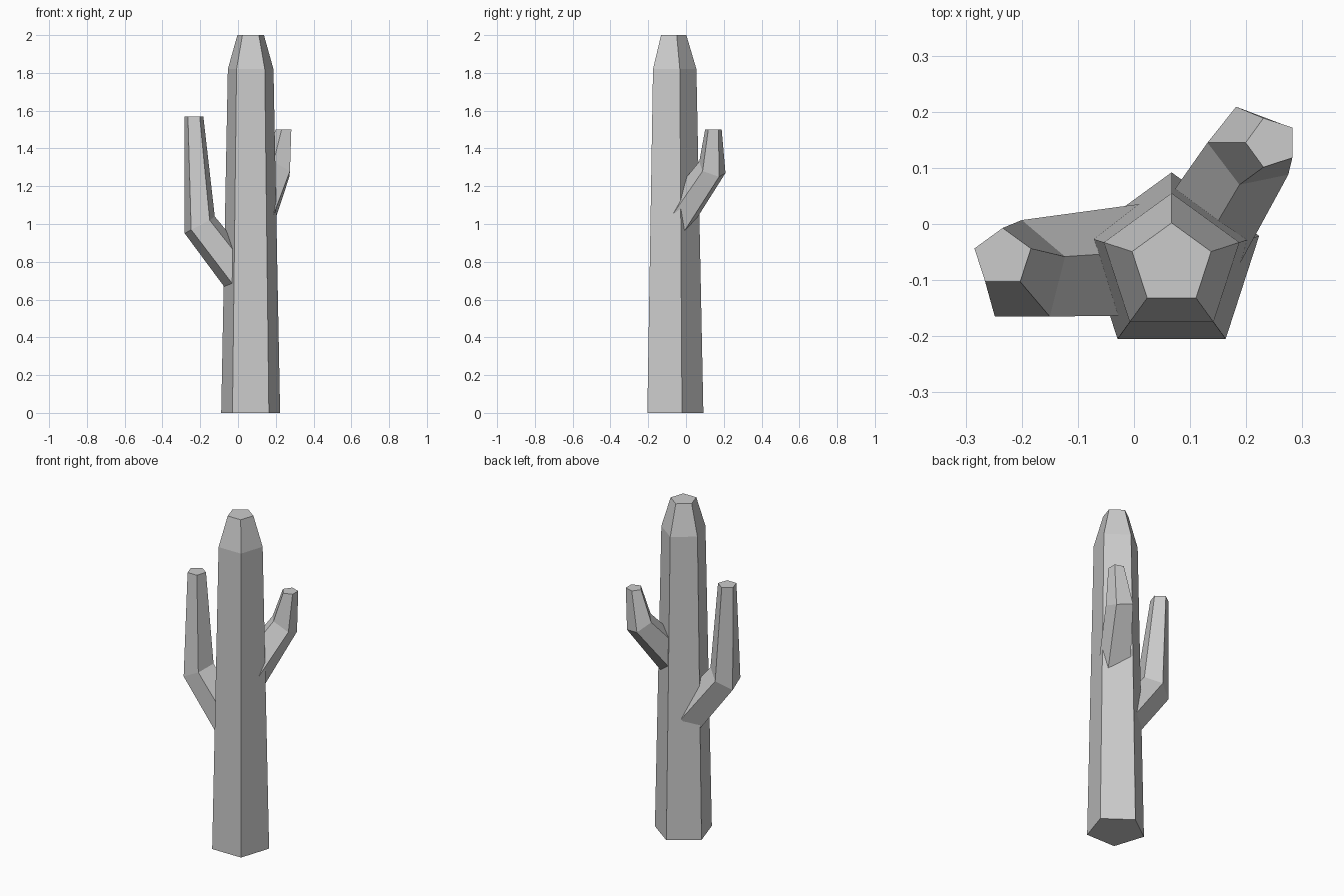
import bpy, math

cube = bpy.data.objects.get("Cube")
if cube:
    bpy.data.objects.remove(cube, do_unlink=True)

grey = bpy.data.materials.new("plain_grey")
grey.use_nodes = True
color = (0.6, 0.6, 0.6, 1)
grey.diffuse_color = color
bsdf = next(n for n in grey.node_tree.nodes if n.type == "BSDF_PRINCIPLED")
bsdf.inputs["Base Color"].default_value = color


def loft(name, rings):
    """Flat-shaded closed tube through rings of equal size, listed counterclockwise from above."""
    n = len(rings[0])
    verts = [p for ring in rings for p in ring]
    faces = [tuple(reversed(range(n))), tuple(range(len(verts) - n, len(verts)))]
    for k in range(len(rings) - 1):
        for i in range(n):
            a, b = k * n + i, k * n + (i + 1) % n
            faces.append((a, b, b + n, a + n))
    mesh = bpy.data.meshes.new(name)
    mesh.from_pydata(verts, [], faces)
    mesh.materials.append(grey)
    obj = bpy.data.objects.new(name, mesh)
    bpy.context.collection.objects.link(obj)
    return obj


def pentagon(x, y, z, r, turn=90):
    angles = [math.radians(turn + 72 * i) for i in range(5)]
    return [(x + r * math.cos(a), y + r * math.sin(a), z) for a in angles]


# Tapered trunk with a bevelled tip
loft("trunk", [pentagon(0.067, -0.072, z, r)
               for z, r in ((0, 0.164), (1.82, 0.127), (2, 0.074))])

# Long right arm: root inside the trunk, slanted elbow, upright tip
loft("right_arm", [
    [(0.05, 0.041, 0.67), (-0.03, -0.03, 0.61), (0, -0.163, 0.645),
     (0, -0.163, 0.83), (0, -0.05, 0.89)],
    [(-0.2, 0.007, 1.0), (-0.282, -0.043, 0.95), (-0.248, -0.165, 0.97),
     (-0.15, -0.165, 1.02), (-0.123, -0.058, 1.04)],
    pentagon(-0.234, -0.06, 1.57, 0.053),
])

# Short left arm, reaching out to the back
loft("left_arm", [
    [(0.04, 0.013, 0.96), (0.036, 0.01, 1.14), (0.12, -0.045, 1.19),
     (0.17, -0.105, 1.0), (0.153, -0.055, 0.89)],
    [(0.182, 0.209, 1.27), (0.131, 0.145, 1.32), (0.188, 0.07, 1.33),
     (0.275, 0.088, 1.28), (0.272, 0.175, 1.25)],
    pentagon(0.245, 0.145, 1.5, 0.046, 108),
])
